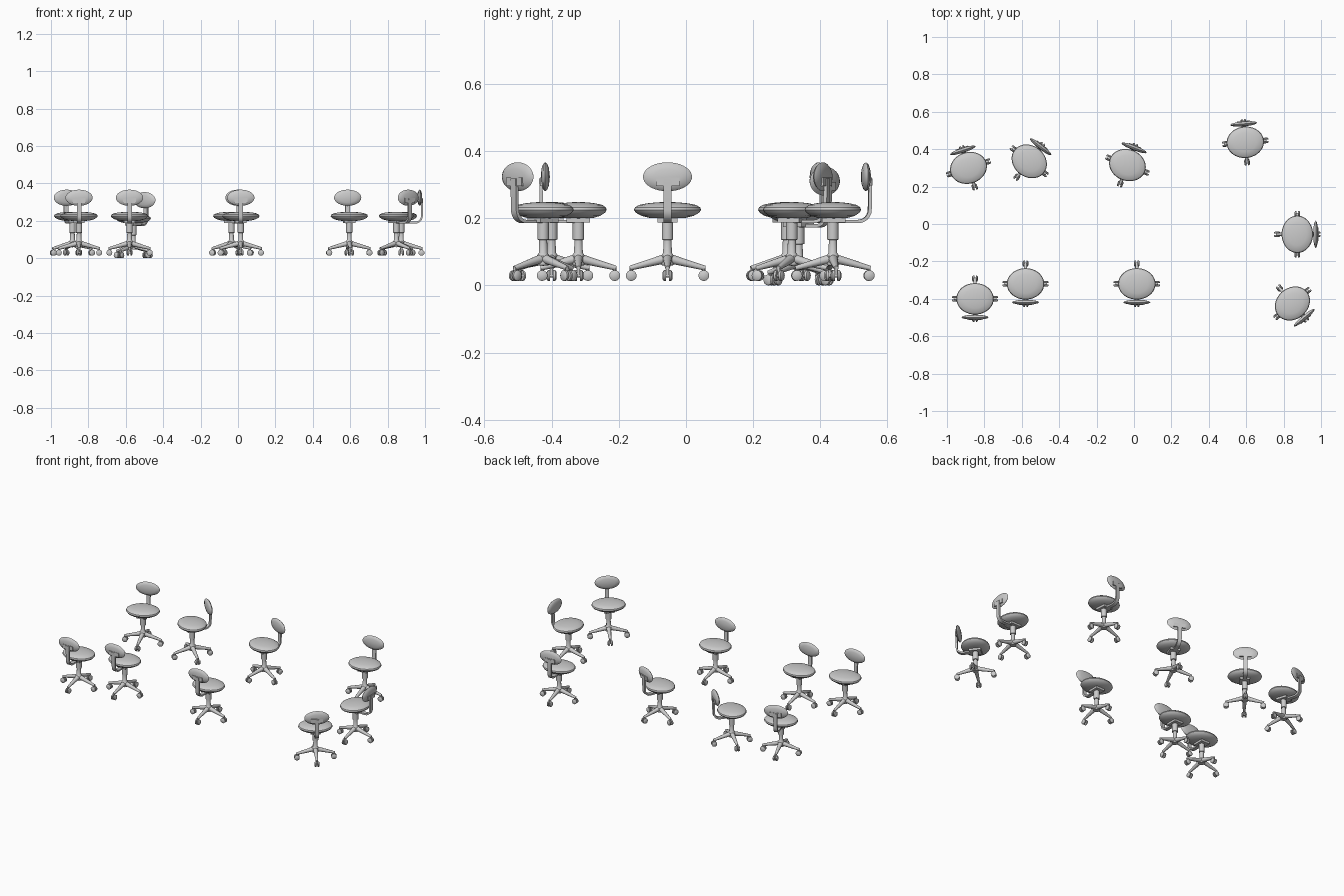
import bpy, bmesh, math
from mathutils import Matrix, Vector

if "Cube" in bpy.data.objects:
    bpy.data.objects.remove(bpy.data.objects["Cube"], do_unlink=True)

grey = bpy.data.materials.new("light_grey")
grey.use_nodes = True
grey.diffuse_color = (0.6, 0.6, 0.6, 1)
grey.node_tree.nodes["Principled BSDF"].inputs["Base Color"].default_value = (0.6, 0.6, 0.6, 1)

parts = []


def finish(name, bm):
    bmesh.ops.recalc_face_normals(bm, faces=bm.faces)
    mesh = bpy.data.meshes.new(name)
    bm.to_mesh(mesh)
    bm.free()
    mesh.materials.append(grey)
    obj = bpy.data.objects.new(name, mesh)
    bpy.context.collection.objects.link(obj)
    parts.append(obj)
    return obj


def lathe(name, profile, steps=32, matrix=Matrix()):
    """Spin a (radius, height) profile round z, then place it."""
    bm = bmesh.new()
    verts = [bm.verts.new((r, 0, z)) for r, z in profile]
    edges = [bm.edges.new(pair) for pair in zip(verts, verts[1:])]
    bmesh.ops.spin(bm, geom=verts + edges, axis=(0, 0, 1), cent=(0, 0, 0),
                   angle=math.tau, steps=steps, use_duplicate=False)
    bmesh.ops.remove_doubles(bm, verts=bm.verts, dist=0.0001)
    bmesh.ops.transform(bm, matrix=matrix, verts=bm.verts)
    return finish(name, bm)


def add_box(bm, size, centre):
    matrix = Matrix.Translation(centre) @ Matrix.Diagonal((*size, 1))
    bmesh.ops.create_cube(bm, size=1, matrix=matrix)


def add_rod(bm, a, b, r1, r2, segments=12):
    a, b = Vector(a), Vector(b)
    turn = (b - a).to_track_quat("Z", "Y").to_matrix().to_4x4()
    bmesh.ops.create_cone(bm, cap_ends=True, segments=segments, radius1=r1, radius2=r2,
                          depth=(b - a).length, matrix=Matrix.Translation((a + b) / 2) @ turn)


# Oval seat cushion, with a shallow shell below
lathe("seat_cushion", [(0, 0.186), (0.05, 0.187), (0.078, 0.194), (0.094, 0.203),
                       (0.1, 0.211), (0.097, 0.219), (0.085, 0.226), (0.06, 0.231),
                       (0.03, 0.234), (0, 0.235)], 40, Matrix.Diagonal((1, 0.84, 1, 1)))

# Oval backrest: a thin lens, standing upright
upright = (Matrix.Translation((0, 0.099, 0.31)) @ Matrix.Rotation(math.pi / 2, 4, "X")
           @ Matrix.Diagonal((1, 0.59, 1, 1)))
lathe("backrest", [(0, -0.013), (0.04, -0.011), (0.064, -0.006), (0.073, 0), (0.066, 0.006),
                   (0.045, 0.011), (0, 0.014)], 36, upright)

# Bracket plate behind the backrest and mount under the seat
bm = bmesh.new()
add_box(bm, (0.07, 0.008, 0.026), (0, 0.11, 0.295))
finish("backrest_bracket", bm)
bm = bmesh.new()
add_box(bm, (0.06, 0.07, 0.014), (0, 0, 0.181))
finish("seat_mount", bm)

# Flat bar that runs back from the mount and bends up to the backrest
path = [(0, 0.177), (0.075, 0.177)]
for i in range(1, 7):
    a = math.radians(15 * i)
    path.append((0.075 + 0.035 * math.sin(a), 0.212 - 0.035 * math.cos(a)))
path.append((0.112, 0.305))
bm = bmesh.new()
rings = []
for i, (y, z) in enumerate(path):
    (y0, z0), (y1, z1) = path[max(i - 1, 0)], path[min(i + 1, len(path) - 1)]
    normal = Vector((0, z0 - z1, y1 - y0)).normalized() * 0.005
    rings.append([bm.verts.new(Vector((x, y, z)) + normal * s)
                  for x, s in ((-0.012, -1), (0.012, -1), (0.012, 1), (-0.012, 1))])
for a, b in zip(rings, rings[1:]):
    for k in range(4):
        bm.faces.new((a[k], a[k - 1], b[k - 1], b[k]))
bm.faces.new(rings[0])
bm.faces.new(rings[-1])
finish("back_support_bar", bm)

# Stepped gas column and hub
lathe("column", [(0, 0.045), (0.018, 0.047), (0.019, 0.075), (0.013, 0.084), (0.012, 0.122),
                 (0.017, 0.123), (0.017, 0.18), (0, 0.18)], 20)

# Four tapered legs with twin-wheel casters
bm_legs, bm_forks, bm_wheels = bmesh.new(), bmesh.new(), bmesh.new()
for i in range(4):
    spin = Matrix.Rotation(i * math.pi / 2, 4, "Z")

    def at(x, y, z):
        return spin @ Vector((x, y, z))

    add_rod(bm_legs, at(0.008, 0, 0.066), at(0.112, 0, 0.038), 0.014, 0.007)
    add_rod(bm_forks, at(0.108, 0, 0.012), at(0.108, 0, 0.041), 0.005, 0.005)
    add_rod(bm_forks, at(0.108, -0.008, 0.016), at(0.108, 0.008, 0.016), 0.005, 0.005)
    for s in (-1, 1):
        add_rod(bm_wheels, at(0.108, s * 0.004, 0.016), at(0.108, s * 0.011, 0.016),
                0.016, 0.016, 16)
        add_rod(bm_wheels, at(0.108, s * 0.011, 0.016), at(0.108, s * 0.015, 0.016),
                0.016, 0.010, 16)
finish("legs", bm_legs)
finish("caster_forks", bm_forks)
finish("caster_wheels", bm_wheels)

bpy.ops.object.select_all(action="DESELECT")
for obj in parts:
    obj.select_set(True)
bpy.context.view_layer.objects.active = parts[0]
bpy.ops.object.shade_smooth_by_angle(angle=math.radians(35))

# Place the nine chairs: x, y, height, turn in degrees
places = [(-0.885, 0.3, 0.013, 18), (-0.56, 0.335, 0, -38), (-0.035, 0.315, 0.013, -21),
          (0.595, 0.437, 0.013, 5), (0.873, -0.055, 0.013, -90), (0.847, -0.425, 0.013, 220),
          (0.015, -0.32, 0.013, 180), (-0.58, -0.32, 0.013, 180), (-0.85, -0.4, 0.013, 180)]
for n, (x, y, z, turn) in enumerate(places):
    place = Matrix.Translation((x, y, z)) @ Matrix.Rotation(math.radians(turn), 4, "Z")
    for obj in parts:
        item = obj
        if n:
            item = obj.copy()
            item.data = obj.data.copy()
            bpy.context.collection.objects.link(item)
        item.name = f"{obj.data.name.split('.')[0]}_{n + 1}"
        item.matrix_world = place
